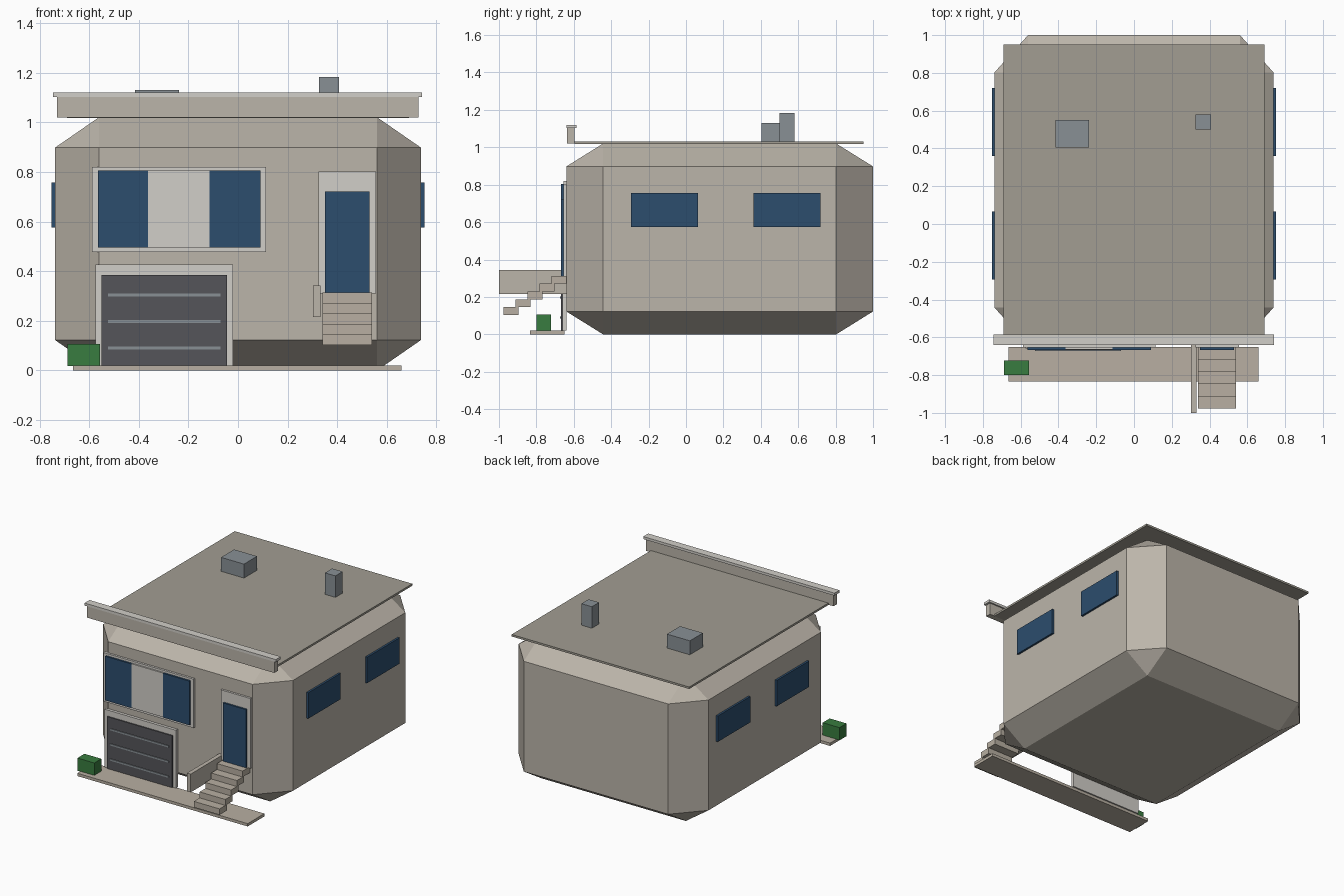
import bpy, bmesh
from mathutils import Matrix, Vector

if "Cube" in bpy.data.objects:
    bpy.data.objects.remove(bpy.data.objects["Cube"])


def material(name, color):
    m = bpy.data.materials.new(name)
    m.diffuse_color = (*color, 1)
    m.use_nodes = True
    m.node_tree.nodes["Principled BSDF"].inputs["Base Color"].default_value = m.diffuse_color
    return m


WALL = material("wall", (0.50, 0.46, 0.40))
ROOF = material("roof", (0.36, 0.34, 0.29))
TRIM = material("trim", (0.64, 0.62, 0.58))
GLASS = material("glass", (0.025, 0.075, 0.155))
DOOR = material("garage_door", (0.09, 0.09, 0.10))
METAL = material("metal", (0.25, 0.28, 0.30))
CONCRETE = material("concrete", (0.48, 0.43, 0.36))
GREEN = material("leaves", (0.04, 0.20, 0.05))


def box(name, x, y, z, mat, bevel=0):
    """Box from (min, max) pairs; bevel is a fraction of the box size."""
    bm = bmesh.new()
    bmesh.ops.create_cube(bm, size=1)
    if bevel:
        bmesh.ops.bevel(bm, geom=bm.edges[:], offset=bevel, segments=1,
                        affect='EDGES')
    size = [b - a for a, b in (x, y, z)]
    centre = Vector([(a + b) / 2 for a, b in (x, y, z)])
    bmesh.ops.transform(bm, verts=bm.verts,
                        matrix=Matrix.LocRotScale(None, None, size))
    me = bpy.data.meshes.new(name)
    bm.to_mesh(me)
    bm.free()
    me.materials.append(mat)
    ob = bpy.data.objects.new(name, me)
    ob.location = centre
    bpy.context.collection.objects.link(ob)
    return ob


# House body with chamfered edges
box("house_body", (-0.738, 0.738), (-0.64, 1.0), (0, 1.02), WALL, bevel=0.12)

# Flat roof, front parapet with cap, rooftop units
box("roof_slab", (-0.69, 0.69), (-0.595, 0.95), (1.018, 1.032), ROOF)
box("parapet", (-0.73, 0.727), (-0.635, -0.595), (1.02, 1.105), WALL)
box("parapet_cap", (-0.745, 0.742), (-0.64, -0.585), (1.102, 1.12), TRIM)
box("roof_vent", (-0.415, -0.237), (0.405, 0.55), (1.03, 1.13), METAL)
box("chimney", (0.326, 0.407), (0.50, 0.58), (1.03, 1.183), METAL)

# Side windows, two on each side
for side, s in (("left", -1), ("right", 1)):
    for part, y in (("front", (-0.293, 0.065)), ("back", (0.36, 0.72))):
        x = sorted((s * 0.732, s * 0.752))
        box(f"window_{side}_{part}", x, y, (0.575, 0.757), GLASS)

# Front picture window
box("window_frame", (-0.588, 0.113), (-0.655, -0.635), (0.477, 0.82), TRIM)
box("window_centre_panel", (-0.362, -0.115), (-0.665, -0.65), (0.495, 0.805), TRIM)
for side, x in (("left", (-0.565, -0.362)), ("right", (-0.115, 0.09))):
    box(f"front_window_{side}", x, (-0.668, -0.65), (0.495, 0.805), GLASS)

# Garage door with slats
box("garage_frame", (-0.575, -0.02), (-0.66, -0.64), (0.02, 0.427), TRIM)
box("garage_door", (-0.55, -0.045), (-0.668, -0.65), (0.02, 0.385), DOOR)
for i in range(3):
    z = 0.09 + 0.1065 * i
    box(f"garage_slat_{i}", (-0.525, -0.07), (-0.673, -0.66), (z - 0.006, z + 0.006), METAL)

# Entrance door
box("door_frame", (0.325, 0.556), (-0.655, -0.64), (0.31, 0.802), TRIM)
box("front_door", (0.35, 0.53), (-0.668, -0.65), (0.31, 0.722), GLASS)

# Floating stairs with side wall
for i in range(5):
    y, z = -0.976 + 0.064 * i, 0.103 + 0.042 * i
    box(f"stair_step_{i}", (0.34, 0.54), (y, y + 0.08), (z, z + 0.042), CONCRETE)
box("stair_side_wall", (0.303, 0.332), (-1.0, -0.64), (0.215, 0.343), WALL)

# Pavement and hedge
box("pavement", (-0.665, 0.66), (-0.835, -0.65), (0, 0.02), CONCRETE)
box("hedge", (-0.688, -0.557), (-0.80, -0.722), (0.018, 0.107), GREEN)
